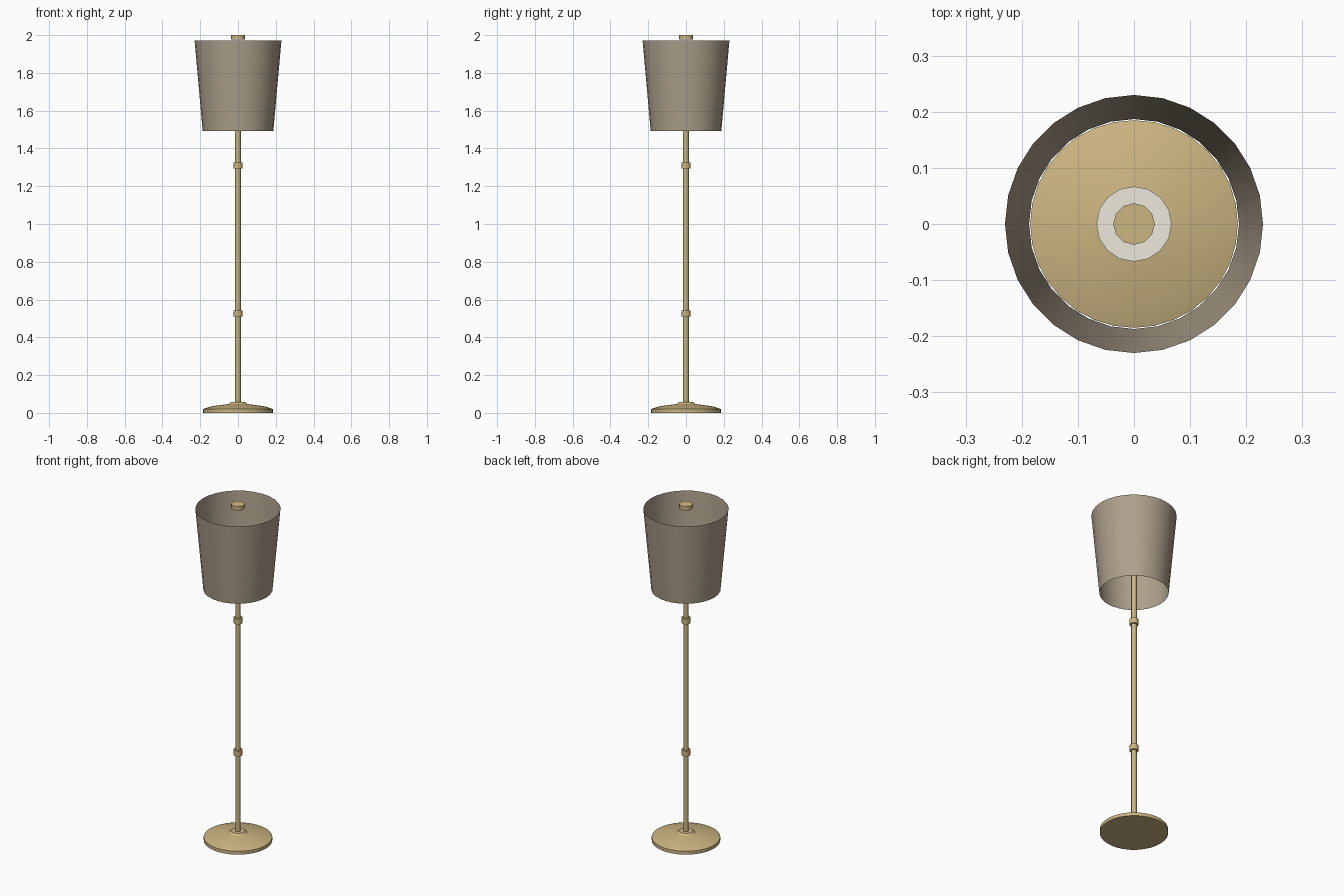
import bpy, math

if "Cube" in bpy.data.objects:
    bpy.data.objects.remove(bpy.data.objects["Cube"])


def material(name, rgb):
    m = bpy.data.materials.new(name)
    m.diffuse_color = (*rgb, 1)
    m.use_nodes = True
    m.node_tree.nodes["Principled BSDF"].inputs["Base Color"].default_value = m.diffuse_color
    return m


brass = material("brass", (0.60, 0.46, 0.22))
fabric = material("fabric", (0.42, 0.35, 0.26))
glow = material("bulb_white", (0.85, 0.81, 0.72))


def lathe(name, profile, sides, mat):
    """Revolve (radius, z) points about z; a zero radius becomes a pole."""
    verts, rings, faces = [], [], []
    for r, z in profile:
        n = 1 if r == 0 else sides
        rings.append([len(verts) + i for i in range(n)])
        for i in range(n):
            a = 2 * math.pi * i / sides
            verts.append((r * math.cos(a), r * math.sin(a), z))
    for lo, hi in zip(rings, rings[1:]):
        for i in range(sides):
            j = (i + 1) % sides
            if len(lo) == 1:
                faces.append((lo[0], hi[j], hi[i]))
            elif len(hi) == 1:
                faces.append((lo[i], lo[j], hi[0]))
            else:
                faces.append((lo[i], lo[j], hi[j], hi[i]))
    mesh = bpy.data.meshes.new(name)
    mesh.from_pydata(verts, [], faces)
    mesh.materials.append(mat)
    ob = bpy.data.objects.new(name, mesh)
    bpy.context.collection.objects.link(ob)
    bpy.ops.object.select_all(action='DESELECT')
    ob.select_set(True)
    bpy.context.view_layer.objects.active = ob
    bpy.ops.object.shade_smooth_by_angle(angle=math.radians(32))
    return ob


def cylinder(name, r, z0, z1, sides, mat):
    return lathe(name, [(0, z0), (r, z0), (r, z1), (0, z1)], sides, mat)


# Weighted foot with a shallow dome and small raised hub
lathe("base", [(0, 0), (0.185, 0), (0.185, 0.02), (0.14, 0.035),
               (0.05, 0.047), (0.038, 0.058), (0, 0.058)], 32, brass)

# Pole and its two joint collars
cylinder("pole", 0.015, 0.05, 1.66, 16, brass)
for label, z in (("lower", 0.525), ("upper", 1.31)):
    cylinder(label + "_collar", 0.024, z - 0.016, z + 0.016, 16, brass)

# Bulb hidden inside the shade, and the cap above it
cylinder("bulb", 0.067, 1.64, 1.80, 16, glow)
cylinder("top_cap", 0.037, 1.977, 2.0, 12, brass)

# Open tapered shade, wider at the top
lathe("shade", [(0.187, 1.493), (0.23, 1.972)], 28, fabric)
